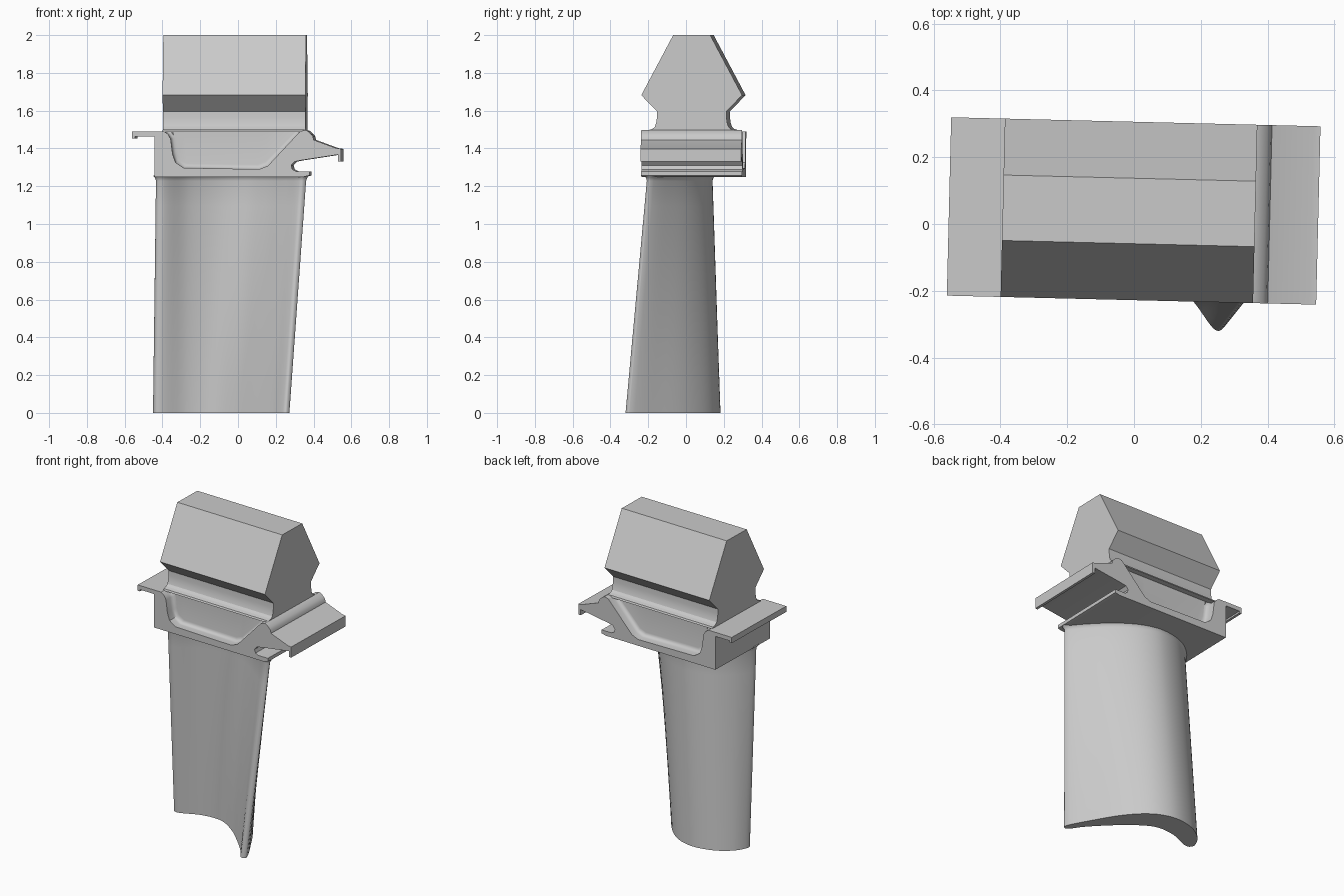
import bpy, bmesh, math
from mathutils import Matrix, Vector

if "Cube" in bpy.data.objects:
    bpy.data.objects.remove(bpy.data.objects["Cube"], do_unlink=True)

metal = bpy.data.materials.new("grey metal")
metal.use_nodes = True
GREY = (0.59, 0.59, 0.59, 1)
metal.diffuse_color = GREY
metal.node_tree.nodes["Principled BSDF"].inputs["Base Color"].default_value = GREY

# Root and platform sit slightly turned about the vertical axis
TURN = Matrix.Translation((0, 0.039, 0)) @ Matrix.Rotation(-0.0244, 4, 'Z')
DEPTH = 0.267


def loft(name, rings, matrix=Matrix(), angle=30):
    """Skin a list of equal-length closed rings and cap both ends."""
    bm = bmesh.new()
    rows = [[bm.verts.new(matrix @ Vector(p)) for p in ring] for ring in rings]
    n = len(rows[0])
    for a, b in zip(rows, rows[1:]):
        for i in range(n):
            j = (i + 1) % n
            bm.faces.new((a[i], a[j], b[j], b[i]))
    bm.faces.new(rows[0][::-1])
    bm.faces.new(rows[-1])
    bmesh.ops.remove_doubles(bm, verts=bm.verts, dist=1e-5)
    bmesh.ops.recalc_face_normals(bm, faces=bm.faces)
    mesh = bpy.data.meshes.new(name)
    bm.to_mesh(mesh)
    bm.free()
    mesh.materials.append(metal)
    obj = bpy.data.objects.new(name, mesh)
    bpy.context.collection.objects.link(obj)
    bpy.ops.object.select_all(action='DESELECT')
    obj.select_set(True)
    bpy.context.view_layer.objects.active = obj
    bpy.ops.object.shade_smooth_by_angle(angle=math.radians(angle))
    return obj


def smooth_loop(points, steps=5):
    """Closed Catmull-Rom curve through the points."""
    pts = [Vector(p) for p in points]
    n, out = len(pts), []
    for i in range(n):
        a, b, c, d = (pts[(i + k) % n] for k in (-1, 0, 1, 2))
        # chord-limited tangents keep the tight nose and tail round
        span = (c - b).length
        m1 = (c - a) * span / ((c - b).length + (b - a).length)
        m2 = (d - b) * span / ((d - c).length + (c - b).length)
        for s in range(steps):
            t = s / steps
            out.append(b * (2*t**3 - 3*t*t + 1) + m1 * (t**3 - 2*t*t + t)
                       + c * (3*t*t - 2*t**3) + m2 * (t**3 - t*t))
    return out


# Root: one half profile (half width, height), mirrored and extruded along x
half = [(0.235, 1.486), (0.23, 1.497), (0.208, 1.503), (0.195, 1.515), (0.188, 1.535),
        (0.184, 1.565), (0.183, 1.595), (DEPTH, 1.682), (0.098, 2.0)]
outline = half + [(-w, z) for w, z in reversed(half)]
loft("root", [[(x, w, z) for w, z in outline] for x in (-0.393, 0.363)], TURN, 25)

# Platform: outline in x and z, with a pocket let into the front and back
pocket = [(-0.385, 1.49), (-0.364, 1.475), (-0.35, 1.45), (-0.34, 1.37), (-0.324, 1.325),
          (-0.282, 1.297), (0.12, 1.29), (0.165, 1.308), (0.335, 1.49)]
right_side = [(0.362, 1.497), (0.376, 1.492), (0.393, 1.476), (0.403, 1.464), (0.407, 1.445),
              (0.53, 1.4), (0.552, 1.398), (0.552, 1.33), (0.535, 1.33), (0.535, 1.367),
              (0.34, 1.337), (0.305, 1.33), (0.288, 1.31), (0.295, 1.288), (0.315, 1.279),
              (0.384, 1.279), (0.384, 1.257), (0.355, 1.25)]
left_side = [(-0.436, 1.25), (-0.436, 1.464), (-0.538, 1.464), (-0.538, 1.453),
             (-0.554, 1.453), (-0.554, 1.49)]


def platform_ring(y, inset):
    """inset 0 is the pocket mouth, 1 its floor; None closes the pocket."""
    if inset is None:
        mid = [(x, 1.49) for x, z in pocket]
    else:
        mid = [(-0.03 + (x + 0.03) * (1 - 0.07 * inset), 1.49 + (z - 1.49) * (1 - 0.12 * inset))
               for x, z in pocket]
    return [(x, y, z) for x, z in mid + right_side + left_side]


steps = [(DEPTH, 0), (0.226, 0), (0.217, 0.1), (0.209, 0.3), (0.204, 0.6), (0.202, 1),
         (0.2, None)]
rings = [platform_ring(-y, s) for y, s in steps]
rings += [platform_ring(y, s) for y, s in reversed(steps)]
loft("platform", rings, TURN)

# Blade: tip and base sections, blended along the height
tip = smooth_loop([(0.255, -0.32), (0.272, -0.3), (0.195, -0.15), (0.09, 0.02), (-0.03, 0.137),
                   (-0.16, 0.182), (-0.30, 0.16), (-0.40, 0.095), (-0.449, 0.015),
                   (-0.437, -0.02), (-0.40, -0.022), (-0.27, 0.028), (-0.14, 0.03),
                   (-0.02, -0.04), (0.08, -0.13), (0.18, -0.235), (0.235, -0.31)])
base = smooth_loop([(0.345, -0.205), (0.362, -0.19), (0.28, -0.085), (0.16, 0.03), (0.03, 0.11),
                    (-0.1, 0.14), (-0.25, 0.108), (-0.36, 0.03), (-0.432, -0.07),
                    (-0.427, -0.102), (-0.39, -0.107), (-0.26, -0.035), (-0.1, 0.0),
                    (0.04, -0.015), (0.15, -0.07), (0.26, -0.15), (0.325, -0.2)])


def blade_ring(z, flare=0):
    ring = [a.lerp(b, z / 1.25) for a, b in zip(tip, base)]
    n, out = len(ring), []
    for i, p in enumerate(ring):
        edge = (ring[(i + 1) % n] - ring[i - 1]).normalized()
        out.append((p.x + edge.y * flare, p.y - edge.x * flare, z))
    return out


levels = [(1.25 * k / 8, 0) for k in range(8)]
levels += [(1.228, 0), (1.24, 0.003), (1.248, 0.008), (1.256, 0.015)]
loft("blade", [blade_ring(z, f) for z, f in levels], angle=40)
